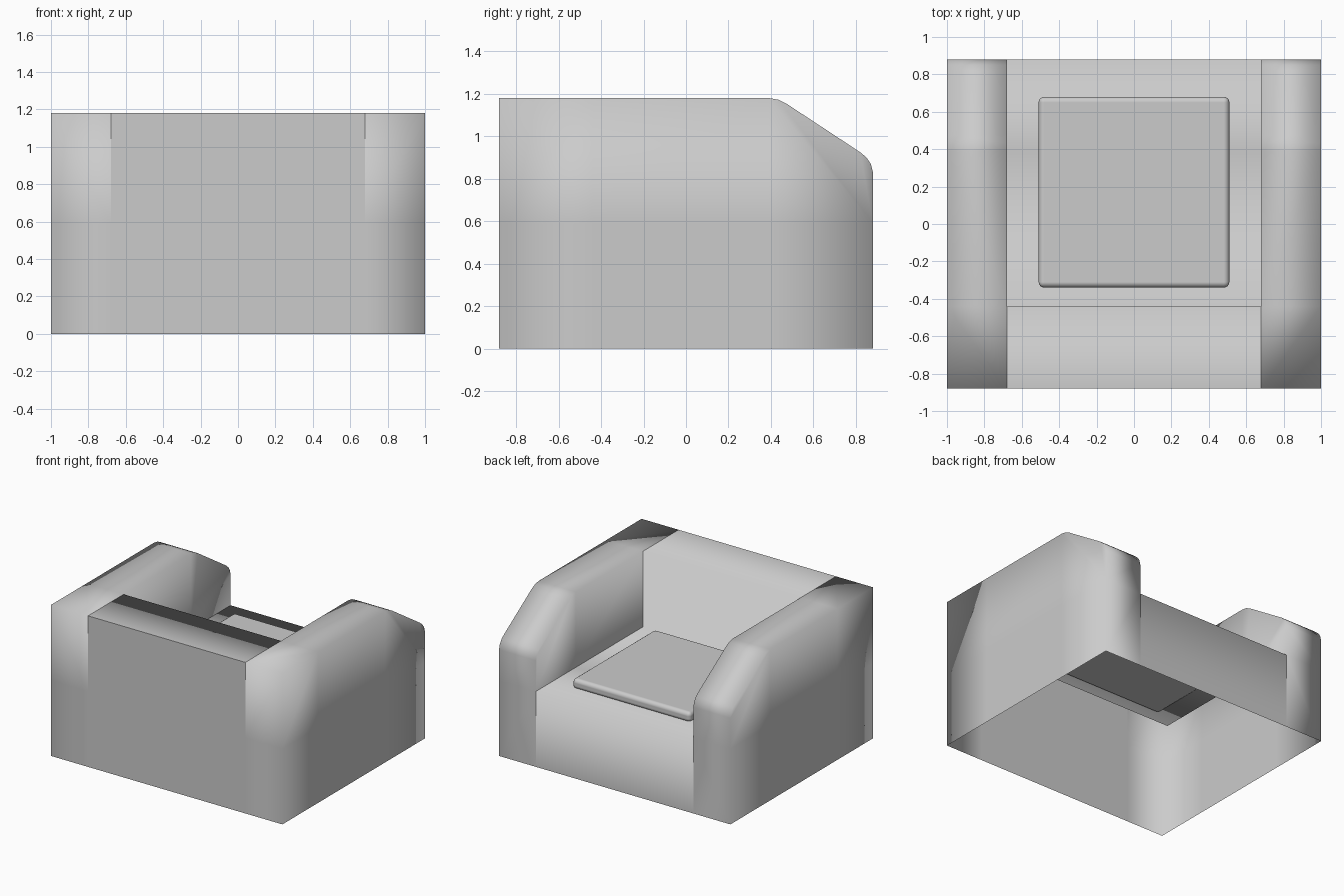
import bpy, bmesh

if "Cube" in bpy.data.objects:
    bpy.data.objects.remove(bpy.data.objects["Cube"])


def finish(name, bm):
    bmesh.ops.remove_doubles(bm, verts=bm.verts, dist=1e-4)
    for f in bm.faces:
        f.smooth = True
    me = bpy.data.meshes.new(name)
    bm.to_mesh(me)
    bm.free()
    ob = bpy.data.objects.new(name, me)
    bpy.context.collection.objects.link(ob)
    return ob


def face(bm, pts):
    return bm.faces.new([bm.verts.new(p) for p in pts])


def ribbon(bm, prof, x0, x1):
    for (ya, za), (yb, zb) in zip(prof, prof[1:]):
        face(bm, [(x0, ya, za), (x1, ya, za), (x1, yb, zb), (x0, yb, zb)])


def plate(bm, x, pts, flip=False):
    pts = [(x, y, z) for y, z in pts]
    face(bm, pts[::-1] if flip else pts)


IN, OUT = 0.68, 1.0
BACK, MID, BEND, FRONT = -0.88, -0.44, 0.39, 0.88
SEAT, TOP = 0.59, 1.18

# Arms: hollow shell open underneath, sloped and rounded at the front
slope = [(BEND, TOP), (0.435, 1.172), (0.475, 1.152), (0.82, 0.925),
         (0.85, 0.9), (0.87, 0.87), (FRONT, 0.83)]
bm = bmesh.new()
ribbon(bm, [(BACK, 0), (BACK, SEAT), (BACK, TOP), (MID, TOP)] + slope
       + [(FRONT, SEAT), (FRONT, 0)], IN, OUT)
ys = [BACK, MID, BEND, FRONT]
for a, b in zip(ys, ys[1:]):
    plate(bm, OUT, [(a, 0), (b, 0), (b, SEAT), (a, SEAT)])
for a, b in zip(ys[:2], ys[1:3]):
    plate(bm, OUT, [(a, SEAT), (b, SEAT), (b, TOP), (a, TOP)])
nose = [(BEND, SEAT), (FRONT, SEAT)] + slope[::-1]
plate(bm, OUT, nose)
plate(bm, IN, nose, True)
plate(bm, IN, [(MID, SEAT), (BEND, SEAT), (BEND, TOP), (MID, TOP)], True)
arms = finish("arms", bm)
mod = arms.modifiers.new("mirror", 'MIRROR')
mod.use_axis[0] = True
mod.use_mirror_merge = False

# Backrest, seat deck and front panel as one folded sheet
bm = bmesh.new()
ribbon(bm, [(BACK, 0), (BACK, TOP), (MID, TOP), (MID, SEAT), (BEND, SEAT),
            (FRONT, SEAT), (FRONT, 0)], -IN, IN)
bmesh.ops.remove_doubles(bm, verts=bm.verts, dist=1e-4)
for e in bm.edges:
    if all(abs(v.co.y - BACK) < 1e-4 and abs(v.co.z - TOP) < 1e-4 for v in e.verts):
        e.smooth = False
finish("back_and_seat", bm)

# Seat cushion with rounded edges
bm = bmesh.new()
bmesh.ops.create_cube(bm, size=1)
bmesh.ops.scale(bm, vec=(1.02, 1.02, 0.08), verts=bm.verts)
bmesh.ops.translate(bm, vec=(0, 0.17, 0.62), verts=bm.verts)
cushion = finish("seat_cushion", bm)
mod = cushion.modifiers.new("bevel", 'BEVEL')
mod.width = 0.03
mod.segments = 4
mod.harden_normals = True
